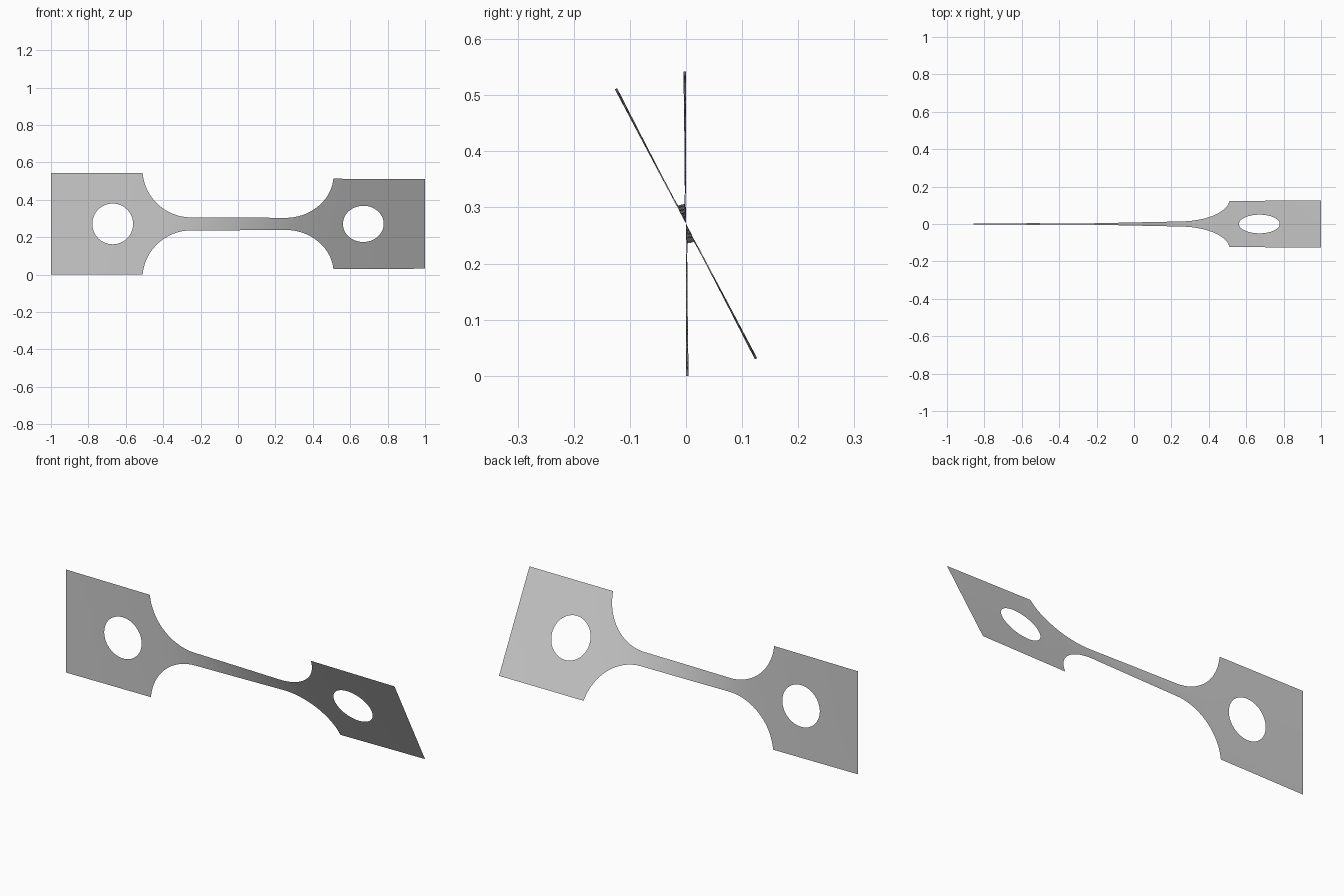
import bpy, bmesh
from math import sin, cos, pi, sqrt, radians, asin

cube = bpy.data.objects.get("Cube")
if cube:
    bpy.data.objects.remove(cube)

MID_Z = 0.271
HALF_H = 0.271                     # half height of the grip tabs
NECK = 0.035                       # half height of the thin gauge
FILLET = 0.26
HOLE_X, HOLE_R = 0.67, 0.109
TWIST = radians(27.9)
SHOULDER = 0.51
ROWS = 5
fillet_x = SHOULDER - sqrt(FILLET**2 - (NECK + FILLET - HALF_H)**2)


def half_height(x):
    x = abs(x)
    if x >= SHOULDER - 1e-6:
        return HALF_H
    if x <= fillet_x:
        return NECK
    return NECK + FILLET - sqrt(max(0, FILLET**2 - (x - fillet_x)**2))


def hole_height(x):
    return sqrt(max(0, HOLE_R**2 - (abs(x) - HOLE_X)**2))


# Stations along the strip: tab end, hole, fillet, then straight gauge
side = [1.0, 0.89, 0.83]
side += [HOLE_X + HOLE_R * cos(pi * i / 32) for i in range(33)]
sweep = asin((SHOULDER - fillet_x) / FILLET)
side += [0.535] + [fillet_x + FILLET * sin(sweep * (1 - i / 24)) for i in range(25)]
side += [fillet_x * (1 - i / 12) for i in range(1, 12)]
stations = [-x for x in side] + [0.0] + side[::-1]

# Twist builds up fastest where the strip is narrow
turn = [0.0]
for a, b in zip(stations, stations[1:]):
    turn.append(turn[-1] + (b - a) / half_height((a + b) / 2)**1.4)
turn = [TWIST * t / turn[-1] for t in turn]

bm = bmesh.new()
for sign in (1, -1):
    columns = []
    for x, angle in zip(stations, turn):
        low, high = hole_height(x), half_height(x)
        col = []
        for r in range(ROWS + 1):
            v = sign * (low + (high - low) * r / ROWS)
            col.append(bm.verts.new((x, -v * sin(angle), MID_Z + v * cos(angle))))
        columns.append(col)
    for left, right in zip(columns, columns[1:]):
        for r in range(ROWS):
            quad = [left[r], right[r], right[r + 1], left[r + 1]]
            bm.faces.new(quad if sign > 0 else quad[::-1])
bmesh.ops.remove_doubles(bm, verts=bm.verts, dist=0.00001)
for f in bm.faces:
    f.smooth = True

mesh = bpy.data.meshes.new("twisted_strip")
bm.to_mesh(mesh)
bm.free()
strip = bpy.data.objects.new("twisted_strip", mesh)
bpy.context.collection.objects.link(strip)

# Plain grey metal
grey = bpy.data.materials.new("plain_grey")
grey.use_nodes = True
colour = (0.6, 0.6, 0.6, 1)
grey.diffuse_color = colour
grey.node_tree.nodes["Principled BSDF"].inputs["Base Color"].default_value = colour
mesh.materials.append(grey)
